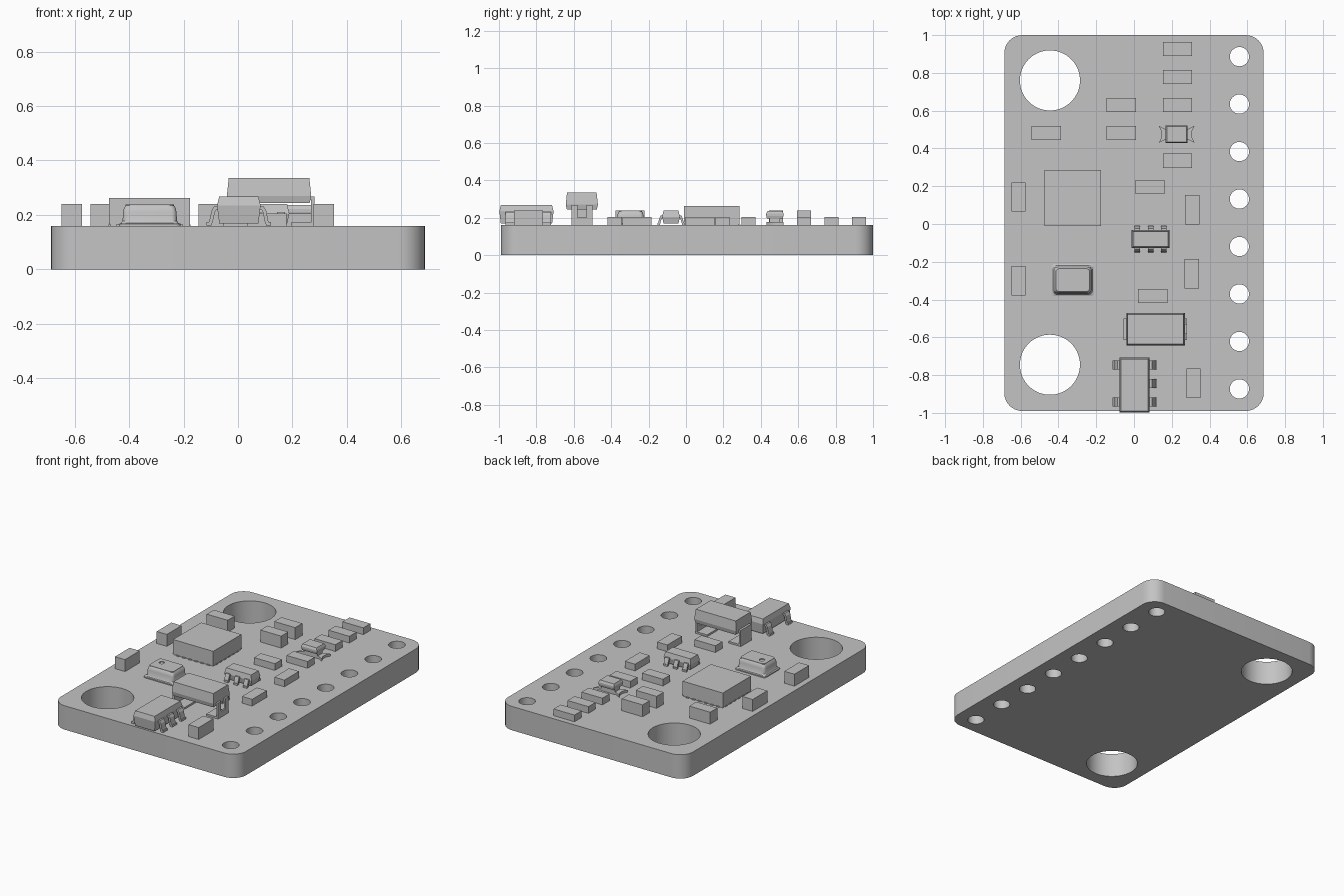
import bpy, bmesh, math
from mathutils import Matrix, Vector

cube = bpy.data.objects.get("Cube")
if cube:
    bpy.data.objects.remove(cube, do_unlink=True)

GREY = bpy.data.materials.new("plain grey")
GREY.use_nodes = True
GREY.diffuse_color = (0.55, 0.55, 0.55, 1)
GREY.node_tree.nodes["Principled BSDF"].inputs["Base Color"].default_value = GREY.diffuse_color
TOP = 0.16  # upper face of the board


def finish(obj, smooth=False):
    obj.data.materials.clear()
    obj.data.materials.append(GREY)
    bpy.ops.object.select_all(action="DESELECT")
    obj.select_set(True)
    bpy.context.view_layer.objects.active = obj
    if smooth:
        bpy.ops.object.shade_smooth_by_angle(angle=math.radians(30))
    return obj


def from_bmesh(name, bm, smooth=False):
    bmesh.ops.recalc_face_normals(bm, faces=bm.faces)
    mesh = bpy.data.meshes.new(name)
    bm.to_mesh(mesh)
    bm.free()
    obj = bpy.data.objects.new(name, mesh)
    bpy.context.collection.objects.link(obj)
    return finish(obj, smooth)


def circle(x, y, r, n=48):
    return [(x + r * math.cos(math.tau * i / n), y + r * math.sin(math.tau * i / n)) for i in range(n)]


def rect(x, y, w, d, r=0.0, n=8):
    """Rectangle outline, with rounded corners when r is given."""
    pts = []
    for k, (sx, sy) in enumerate([(1, 1), (-1, 1), (-1, -1), (1, -1)]):
        cx, cy = x + sx * (w / 2 - r), y + sy * (d / 2 - r)
        if r == 0:
            pts.append((cx, cy))
            continue
        for i in range(n + 1):
            a = (k + i / n) * math.pi / 2
            pts.append((cx + r * math.cos(a), cy + r * math.sin(a)))
    return pts


def plate(name, outlines, z0, z1):
    """Flat plate from an outer outline and any hole outlines."""
    curve = bpy.data.curves.new(name, "CURVE")
    curve.dimensions = "2D"
    curve.fill_mode = "BOTH"
    curve.extrude = (z1 - z0) / 2
    for pts in outlines:
        s = curve.splines.new("POLY")
        s.points.add(len(pts) - 1)
        for p, (x, y) in zip(s.points, pts):
            p.co = (x, y, 0, 1)
        s.use_cyclic_u = True
    obj = bpy.data.objects.new(name, curve)
    obj.location.z = (z0 + z1) / 2
    bpy.context.collection.objects.link(obj)
    bpy.ops.object.select_all(action="DESELECT")
    obj.select_set(True)
    bpy.context.view_layer.objects.active = obj
    bpy.ops.object.convert(target="MESH")
    return finish(bpy.context.view_layer.objects.active, True)


def stack(name, x, y, w, d, levels, r=0.0):
    """Solid lofted through rectangles given as (height, inset)."""
    bm = bmesh.new()
    rings = [[bm.verts.new((px, py, z)) for px, py in rect(x, y, w - 2 * t, d - 2 * t, r)]
             for z, t in levels]
    for a, b in zip(rings, rings[1:]):
        for i in range(len(a)):
            j = (i + 1) % len(a)
            bm.faces.new((a[i], a[j], b[j], b[i]))
    bm.faces.new(rings[0])
    bm.faces.new(rings[-1])
    return from_bmesh(name, bm, r > 0)


def strip(name, x, y, angle, path, width, thick):
    """Bent metal strip: path of (outward, height), turned to face angle."""
    bm = bmesh.new()
    rows = [[bm.verts.new((u, s * width / 2, z)) for s in (-1, 1)] for u, z in path]
    for a, b in zip(rows, rows[1:]):
        bm.faces.new((a[0], a[1], b[1], b[0]))
    bm.transform(Matrix.Translation(Vector((x, y, 0))) @ Matrix.Rotation(angle, 4, "Z"))
    obj = from_bmesh(name, bm)
    mod = obj.modifiers.new("thickness", "SOLIDIFY")
    mod.thickness = thick
    mod.offset = 0
    mod.use_even_offset = True
    return obj


# Circuit board with mounting holes and a row of pin holes
holes = [circle(-0.445, y, 0.159, 64) for y in (0.76, -0.745)]
holes += [circle(0.558, 0.886 - 0.2513 * i, 0.051, 32) for i in range(8)]
plate("circuit_board", [rect(0, 0.005, 1.373, 1.99, 0.095)] + holes, 0, TOP)

# Low resistors and taller capacitors, across or along the board
LOW, HIGH = 0.205, 0.24
ACROSS, ALONG = (0.155, 0.075), (0.075, 0.155)
small_parts = [
    ("resistor", LOW, ACROSS, [(0.23, 0.926), (0.23, 0.778), (0.23, 0.63), (0.23, 0.335),
                               (0.085, 0.196), (0.1, -0.381)]),
    ("resistor", LOW, ALONG, [(0.308, 0.076), (0.306, -0.263)]),
    ("capacitor", HIGH, ACROSS, [(-0.068, 0.63), (-0.068, 0.481), (-0.465, 0.481)]),
    ("capacitor", HIGH, ALONG, [(-0.611, 0.143), (-0.611, -0.3), (0.315, -0.843)]),
]
for kind, height, (w, d), places in small_parts:
    for x, y in places:
        stack(kind, x, y, w, d, [(TOP, 0), (height, 0)])

# Main square chip with edge pads
CX, CY, SIDE = -0.325, 0.138, 0.298
stack("main_chip", CX, CY, SIDE, SIDE, [(TOP, 0.003), (0.166, 0.003), (0.166, 0), (0.262, 0)])
for i in range(6):
    s = (i - 2.5) * 0.045
    stack("main_chip_pad", CX + s, CY, 0.022, SIDE + 0.01, [(TOP, 0), (0.165, 0)])
    stack("main_chip_pad", CX, CY + s, SIDE + 0.004, 0.022, [(TOP, 0), (0.165, 0)])

# Metal-lidded sensor with a vent hole
SX, SY, SW, SD = -0.324, -0.297, 0.226, 0.17
stack("sensor_lid", SX, SY, SW, SD,
      [(TOP, 0), (0.167, 0), (0.17, 0.008), (0.178, 0.013), (0.21, 0.015),
       (0.225, 0.018), (0.234, 0.024)], 0.018)
plate("sensor_cap", [rect(SX, SY, SW - 0.048, SD - 0.048, 0.018),
                     circle(-0.367, -0.282, 0.017, 24)], 0.234, 0.239)


def gull(reach, shoulder):
    """Side path of a gull-wing leg, from inside the body to the foot."""
    foot = TOP + 0.007
    return [(-0.02, shoulder), (reach * 0.25, shoulder), (reach * 0.42, shoulder - 0.012),
            (reach * 0.6, foot + 0.01), (reach * 0.7, foot), (reach, foot)]


def leaded_chip(name, x, y, w, d, top, mid):
    stack(name, x, y, w, d, [(TOP + 0.008, 0.008), (mid, 0), (top, 0.008)])


# Six-legged level chip
leaded_chip("level_chip", 0.088, -0.08, 0.201, 0.095, 0.24, 0.205)
for x in (0.018, 0.088, 0.158):
    for s in (-1, 1):
        strip("level_chip_leg", x, -0.08 + s * 0.045, s * math.pi / 2,
              gull(0.028, 0.205), 0.03, 0.012)

# Five-legged regulator chip
leaded_chip("regulator_chip", 0.003, -0.853, 0.16, 0.29, 0.267, 0.235)
for s, ys in ((-1, (-0.746, -0.942)), (1, (-0.746, -0.844, -0.942))):
    for y in ys:
        strip("regulator_leg", 0.003 + s * 0.077, y, 0 if s > 0 else math.pi,
              gull(0.041, 0.225), 0.046, 0.013)

# Tall diode raised on two bent leads, one of them forked
DX, DY = 0.114, -0.557
stack("diode_body", DX, DY, 0.31, 0.172, [(0.243, 0.006), (0.27, 0), (0.335, 0.007)])
strip("diode_plain_lead", DX, DY, math.pi,
      [(0.08, TOP + 0.006), (0.163, TOP + 0.006), (0.163, 0.262), (0.14, 0.262)], 0.112, 0.012)
strip("diode_lead_foot", DX, DY, 0,
      [(0.08, TOP + 0.006), (0.161, TOP + 0.006), (0.161, 0.2)], 0.112, 0.012)
for s in (-1, 1):
    strip("diode_lead_fork", DX, DY + s * 0.04, 0,
          [(0.161, 0.2), (0.161, 0.262), (0.14, 0.262)], 0.032, 0.012)

# Indicator lamp on fishtail terminals
LX, LY = 0.226, 0.475
half = [(0.095, 0.045), (0.08, 0.015), (0.08, -0.015), (0.095, -0.045), (0.055, -0.025)]
tail = half + [(-u, v) for u, v in reversed(half)] + [(-0.055, 0.025), (0.055, 0.025)]
plate("lamp_terminals", [[(LX + u, LY + v) for u, v in tail]], TOP, 0.176)
stack("lamp_stem", LX, LY, 0.1, 0.056, [(TOP, 0), (0.2, 0)])
stack("lamp_lens", LX, LY, 0.116, 0.092, [(0.195, 0.004), (0.21, 0), (0.222, 0), (0.236, 0.006)])
